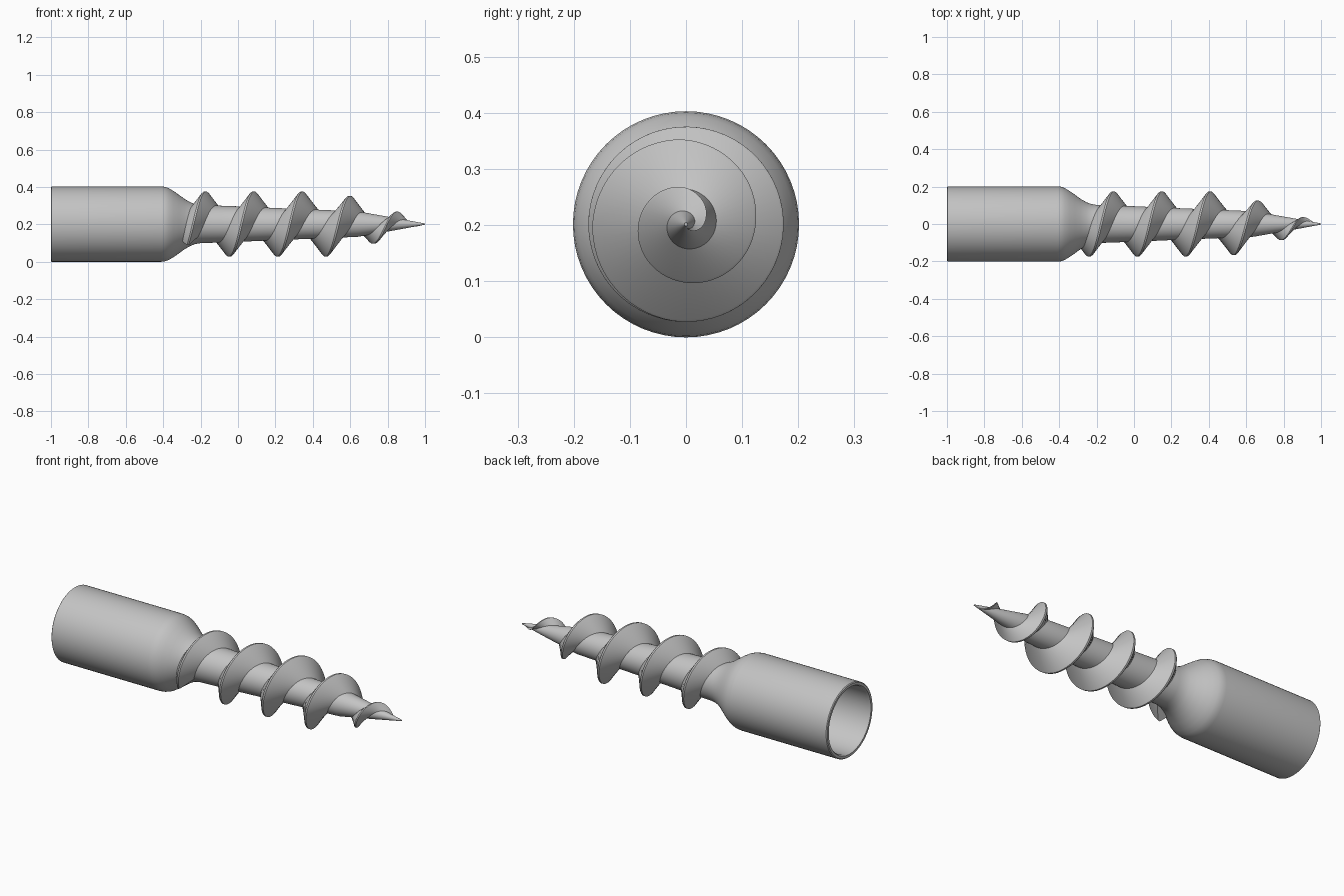
import bpy, bmesh, math

if "Cube" in bpy.data.objects:
    bpy.data.objects.remove(bpy.data.objects["Cube"])

R = 0.2015            # socket radius, also the height of the axis
PITCH = 0.2585        # thread advance per turn
CREST_X = -0.175      # where the crest points straight up
STEPS = 64            # segments per turn

steel = bpy.data.materials.new("grey_steel")
steel.use_nodes = True
GREY = (0.55, 0.55, 0.55, 1)
steel.diffuse_color = GREY
steel.node_tree.nodes["Principled BSDF"].inputs["Base Color"].default_value = GREY


def point(x, r, angle):
    return (x, r * math.sin(angle), R + r * math.cos(angle))


def lookup(table, x):
    """Linear interpolation in a list of (x, value) pairs."""
    if x <= table[0][0]:
        return table[0][1]
    for (x0, v0), (x1, v1) in zip(table, table[1:]):
        if x <= x1:
            return v0 + (v1 - v0) * (x - x0) / (x1 - x0)
    return table[-1][1]


def finish(name, bm, angle):
    bmesh.ops.recalc_face_normals(bm, faces=bm.faces)
    mesh = bpy.data.meshes.new(name)
    bm.to_mesh(mesh)
    bm.free()
    mesh.materials.append(steel)
    obj = bpy.data.objects.new(name, mesh)
    bpy.context.collection.objects.link(obj)
    bpy.ops.object.select_all(action="DESELECT")
    obj.select_set(True)
    bpy.context.view_layer.objects.active = obj
    bpy.ops.object.shade_smooth_by_angle(angle=math.radians(angle))


def skin(bm, rings, wrap):
    """Join neighbouring vertex rings with quads."""
    pairs = list(zip(rings, rings[1:])) + ([(rings[-1], rings[0])] if wrap else [])
    for a, b in pairs:
        for i in range(len(a)):
            j = (i + 1) % len(a)
            bm.faces.new((a[i], a[j], b[j], b[i]))


# Core radius along the axis: gentle taper, then a conical point
core = [(-0.2, 0.102), (0.0, 0.095), (0.2, 0.086), (0.45, 0.076),
        (0.64, 0.068), (0.85, 0.031), (1.0, 0.003)]

# Socket, shoulder, core and point as one lathed profile, starting in the bore
profile = [(-0.42, 0.001), (-0.42, 0.178), (-0.99, 0.178), (-1.0, 0.184),
           (-1.0, 0.197), (-0.996, R), (-0.41, R), (-0.39, 0.199),
           (-0.37, 0.192), (-0.345, 0.177), (-0.315, 0.156), (-0.285, 0.134),
           (-0.255, 0.117), (-0.23, 0.107)] + core
bm = bmesh.new()
rings = [[bm.verts.new(point(x, r, math.tau * i / STEPS)) for i in range(STEPS)]
         for x, r in profile]
skin(bm, rings, False)
bm.faces.new(rings[0])
bm.faces.new(rings[-1])
finish("socket_and_core", bm, 32)

# Helical thread with a wedge section that fades out at the point
crest = [(0.475, 0.174), (0.535, 0.167), (0.6, 0.151), (0.66, 0.126),
         (0.73, 0.104), (0.795, 0.085), (0.855, 0.067), (0.91, 0.038), (0.975, 0.008)]
SLOPE = 1.5
start, end = math.radians(-130), math.tau * (0.975 - CREST_X) / PITCH
count = int((end - start) / math.tau * STEPS)
bm = bmesh.new()
rings = []
for k in range(count + 1):
    a = start + (end - start) * k / count
    x = CREST_X + PITCH * a / math.tau
    top = lookup(crest, x)
    base = max(0.002, min(lookup(core, x) - 0.015, top - 0.003))
    flat = 0.009 * min(1, top / 0.1)
    foot = flat + (top - base) / SLOPE
    section = [(-foot, base), (-flat, top - 0.004), (-flat * 0.5, top),
               (flat * 0.5, top), (flat, top - 0.004), (foot, base)]
    rings.append([bm.verts.new(point(min(x + dx, 0.998), max(r, 0.001), a))
                  for dx, r in section])
skin(bm, rings, False)
bm.faces.new(rings[0])
bm.faces.new(rings[-1])
finish("helical_thread", bm, 40)
